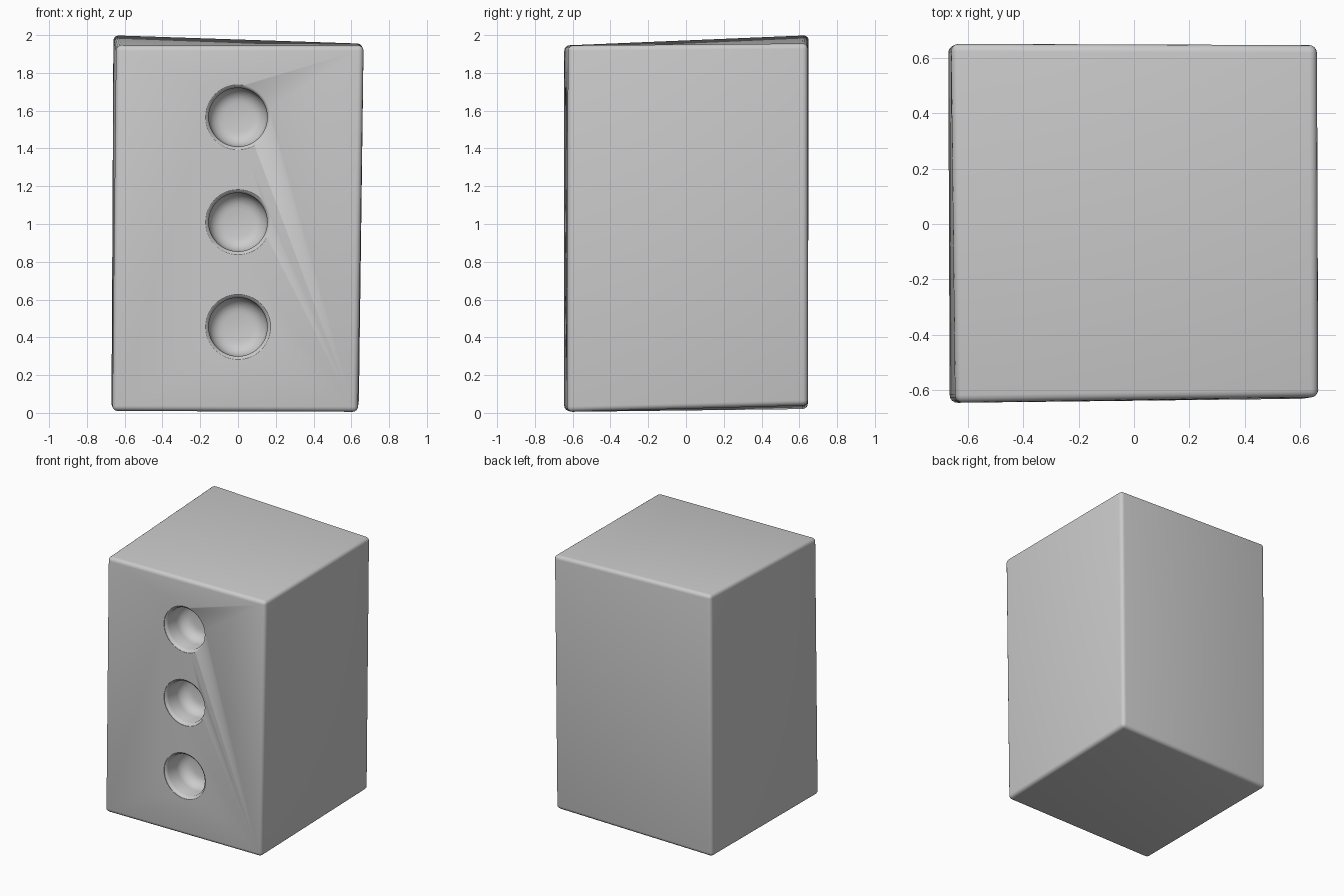
import bpy, bmesh, math
from mathutils import Matrix

old = bpy.data.objects.get("Cube")
if old:
    bpy.data.objects.remove(old, do_unlink=True)

# One plain grey for everything
grey = bpy.data.materials.new("plain grey")
grey.use_nodes = True
colour = (0.6, 0.6, 0.6, 1)
grey.diffuse_color = colour
grey.node_tree.nodes["Principled BSDF"].inputs["Base Color"].default_value = colour


def make_object(name, bm):
    mesh = bpy.data.meshes.new(name)
    bmesh.ops.recalc_face_normals(bm, faces=bm.faces)
    bm.to_mesh(mesh)
    bm.free()
    mesh.materials.append(grey)
    obj = bpy.data.objects.new(name, mesh)
    bpy.context.collection.objects.link(obj)
    return obj


# Slightly crooked block: corners keyed by (right/left, front/back, low/high)
corners = {
    (-1, -1, -1): (-0.665, -0.645, 0.01), (1, -1, -1): (0.635, -0.63, 0.005),
    (-1, 1, -1): (-0.67, 0.645, 0.02), (1, 1, -1): (0.64, 0.645, 0.04),
    (-1, -1, 1): (-0.645, -0.645, 1.945), (1, -1, 1): (0.665, -0.625, 1.945),
    (-1, 1, 1): (-0.66, 0.65, 2.0), (1, 1, 1): (0.66, 0.645, 1.955),
}
bm = bmesh.new()
bmesh.ops.create_cube(bm, size=2)
for v in bm.verts:
    v.co = corners[tuple(round(c) for c in v.co)]
bmesh.ops.bevel(bm, geom=bm.edges[:], offset=0.028, segments=4,
                profile=0.5, affect='EDGES')
block = make_object("block", bm)


# Round socket cutter: flared rim, straight wall, rounded floor
def socket_cutter(z, front=-0.635):
    radius, depth, corner = 0.155, 0.2, 0.08
    profile = [(0, -0.05), (radius + 0.018, -0.05), (radius + 0.018, 0),
               (radius + 0.006, 0.008), (radius, 0.022)]
    for i in range(7):
        a = i / 6 * math.pi / 2
        profile.append((radius - corner + corner * math.cos(a),
                        depth - corner + corner * math.sin(a)))
    profile.append((0, depth + 0.008))
    bm = bmesh.new()
    verts = [bm.verts.new((r, d, 0)) for r, d in profile]
    edges = [bm.edges.new(pair) for pair in zip(verts, verts[1:])]
    bmesh.ops.spin(bm, geom=verts + edges, cent=(0, 0, 0), axis=(0, 1, 0),
                   angle=math.tau, steps=48)
    bmesh.ops.remove_doubles(bm, verts=bm.verts, dist=0.0005)
    bmesh.ops.transform(bm, matrix=Matrix.Translation((0, front, z)),
                        verts=bm.verts)
    cutter = make_object("socket_cutter", bm)
    cutter.hide_render = True
    return cutter


# Three sockets down the front
bpy.context.view_layer.objects.active = block
for z in (1.565, 1.01, 0.455):
    cutter = socket_cutter(z)
    cut = block.modifiers.new("socket", 'BOOLEAN')
    cut.operation = 'DIFFERENCE'
    cut.solver = 'EXACT'
    cut.object = cutter
    bpy.ops.object.modifier_apply(modifier=cut.name)
    bpy.data.objects.remove(cutter, do_unlink=True)

# Soft rounded edges
bpy.ops.object.select_all(action='DESELECT')
block.select_set(True)
bpy.ops.object.shade_smooth_by_angle(angle=math.radians(35))
